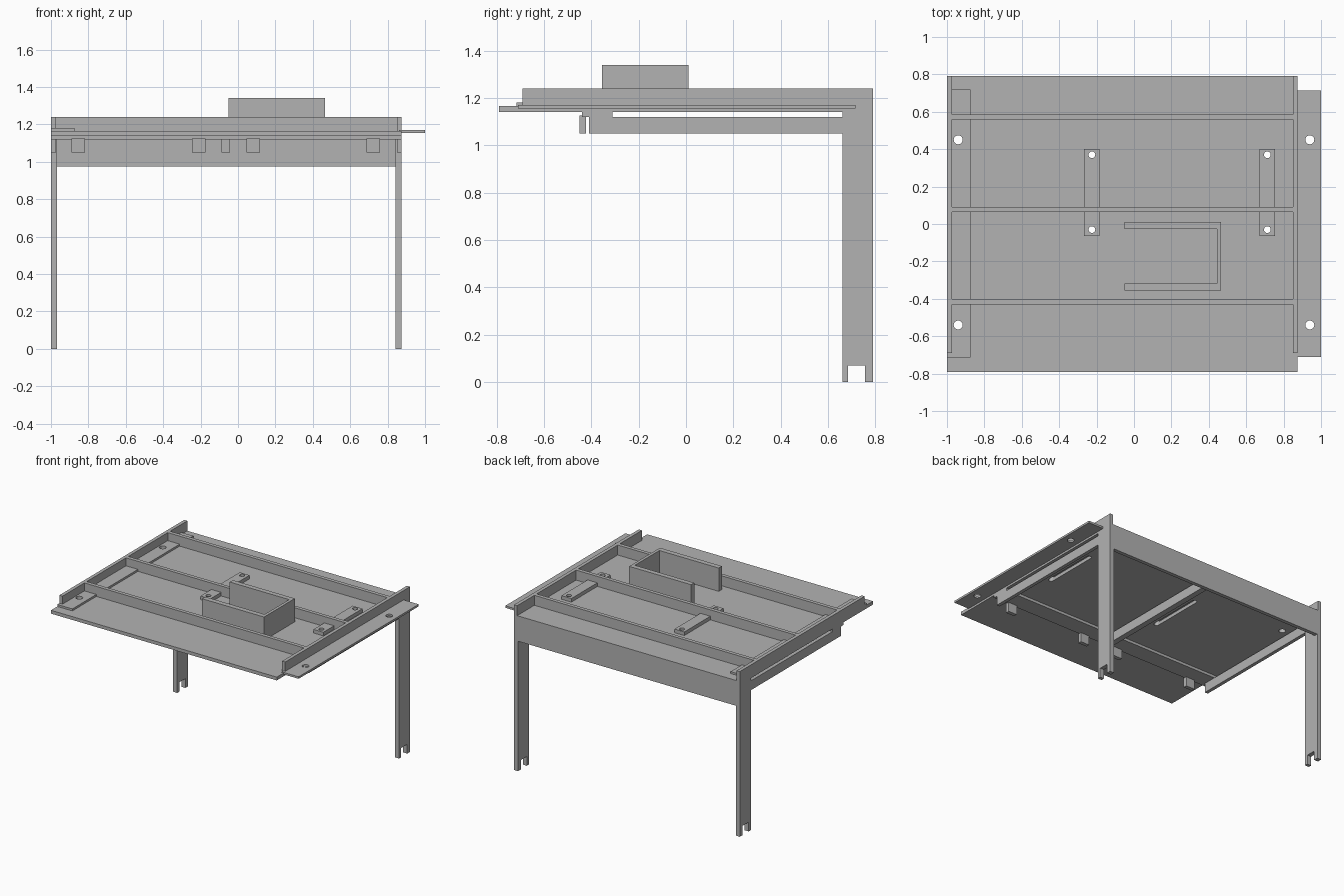
import bpy, bmesh, math

if "Cube" in bpy.data.objects:
    bpy.data.objects.remove(bpy.data.objects["Cube"], do_unlink=True)

grey = bpy.data.materials.new("plain_grey")
grey.use_nodes = True
grey.diffuse_color = (0.45, 0.45, 0.45, 1)
grey.node_tree.nodes["Principled BSDF"].inputs["Base Color"].default_value = (0.45, 0.45, 0.45, 1)

# Heights of the table top
UNDER, TOP, RAIL = 1.14, 1.165, 1.24
LEFT, RIGHT, BACK = -1.0, 0.875, 0.79
HALF = math.pi / 2


def prism(name, points, depth):
    """Extrude a flat outline of 3D points along the depth vector."""
    bm = bmesh.new()
    face = bm.faces.new([bm.verts.new(p) for p in points])
    out = bmesh.ops.extrude_face_region(bm, geom=[face])["geom"]
    bmesh.ops.translate(bm, vec=depth, verts=[v for v in out if isinstance(v, bmesh.types.BMVert)])
    bmesh.ops.remove_doubles(bm, verts=bm.verts, dist=0.0005)
    bmesh.ops.recalc_face_normals(bm, faces=bm.faces)
    mesh = bpy.data.meshes.new(name)
    bm.to_mesh(mesh)
    bm.free()
    mesh.materials.append(grey)
    obj = bpy.data.objects.new(name, mesh)
    bpy.context.collection.objects.link(obj)
    return obj


def box(name, x, y, z):
    corners = [(x[0], y[0], z[0]), (x[1], y[0], z[0]), (x[1], y[1], z[0]), (x[0], y[1], z[0])]
    return prism(name, corners, (0, 0, z[1] - z[0]))


def drill(obj, x, y0, y1, radius):
    """Cut a round-ended vertical slot; equal y0 and y1 give a round hole."""
    pts = []
    for yc, start in ((y1, 0), (y0, math.pi)):
        steps = 12 if y0 == y1 else 13
        for i in range(steps):
            a = start + math.pi * i / 12
            pts.append((x + radius * math.cos(a), yc + radius * math.sin(a), 1))
    cutter = prism("slot_cutter", pts, (0, 0, 0.4))
    cutter.hide_render = True
    mod = obj.modifiers.new("slot", "BOOLEAN")
    mod.operation, mod.solver, mod.object = "DIFFERENCE", "EXACT", cutter
    bpy.context.view_layer.objects.active = obj
    bpy.ops.object.modifier_apply(modifier=mod.name)
    bpy.data.objects.remove(cutter, do_unlink=True)


# Table top, with side plates: one lies on it, the other juts out
top = box("table_top", (LEFT, RIGHT), (-0.79, BACK), (UNDER, TOP))
left_plate = box("left_side_plate", (LEFT, -0.875), (-0.715, 0.72), (TOP, 1.18))
right_plate = box("right_side_plate", (0.86, 1), (-0.71, 0.715), (1.155, 1.17))
for y in (-0.54, 0.45):
    drill(top, -0.94, y, y, 0.024)
    drill(left_plate, -0.94, y, y, 0.024)
    drill(right_plate, 0.94, y, y, 0.024)

# Sliding strips over long slots in the top
for side, x in (("left", -0.225), ("right", 0.713)):
    strip = box(side + "_strip", (x - 0.041, x + 0.041), (-0.065, 0.4), (TOP, TOP + 0.027))
    drill(top, x, -0.03, 0.37, 0.018)
    for y in (-0.03, 0.37):
        drill(strip, x, y, y, 0.018)

# Rails above the top
for side, x in (("left", LEFT), ("right", RIGHT - 0.026)):
    box(side + "_side_rail", (x, x + 0.026), (-0.69, BACK), (TOP, RAIL))
for name, y in (("front", -0.43), ("middle", 0.063), ("rear", 0.558)):
    box(name + "_cross_rail", (LEFT + 0.02, RIGHT - 0.02), (y, y + 0.028), (TOP, RAIL))

# Open tray with three walls
box("tray_front_wall", (-0.05, 0.465), (-0.355, -0.317), (TOP, 1.34))
box("tray_rear_wall", (-0.05, 0.465), (-0.027, 0.01), (TOP, 1.34))
box("tray_end_wall", (0.443, 0.465), (-0.355, 0.01), (TOP, 1.34))

# Legs, each with a notched foot
foot = [(0.66, 0), (0.685, 0), (0.685, 0.07), (0.757, 0.07),
        (0.757, 0), (BACK, 0), (BACK, RAIL), (0.66, RAIL)]
lower = foot[:-2] + [(BACK, TOP), (0.66, TOP)]
for side, x in (("left", RIGHT - 0.033), ("right", LEFT)):
    prism(side + "_leg", [(x, y, z) for y, z in lower], (0.033, 0, 0))

# Apron and struts under the top
box("rear_apron", (LEFT + 0.02, RIGHT - 0.02), (BACK - 0.028, BACK), (0.975, TOP))
box("front_beam", (LEFT, RIGHT), (-0.44, -0.31), (1.12, UNDER))
for name, x, w, end in (("right", LEFT, 0.026, 0.67), ("left", RIGHT - 0.026, 0.026, 0.67),
                        ("middle", -0.087, 0.043, 0.77)):
    box(name + "_strut", (x, x + w), (-0.41, end), (1.05, 1.12))

# Hanging tabs on the front beam
for i, x in enumerate((-0.855, -0.21, 0.082, 0.724)):
    box(f"tab_{i + 1}", (x - 0.036, x + 0.036), (-0.45, -0.422), (1.05, 1.125))
